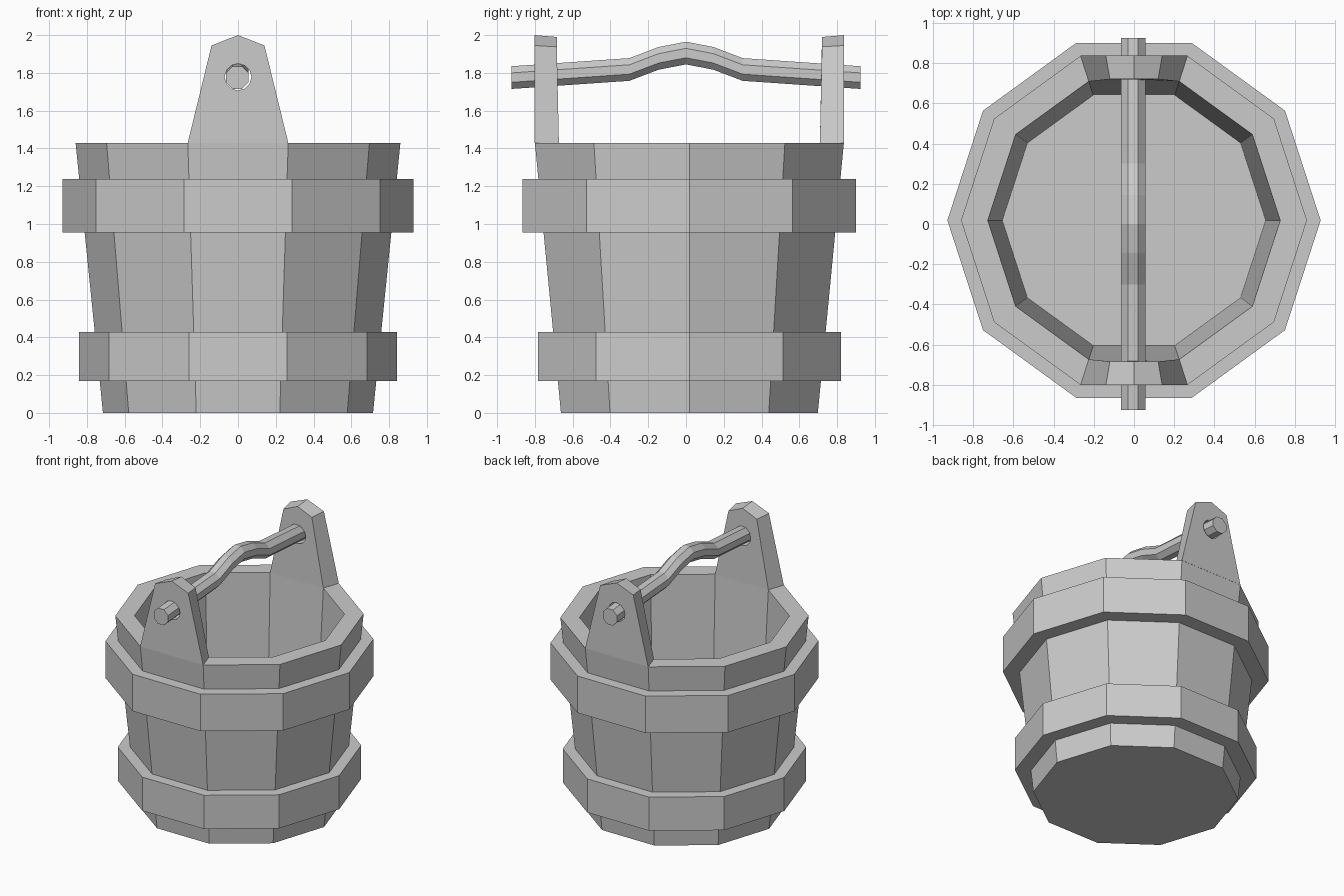
import bpy, bmesh
from math import sin, cos, pi

if "Cube" in bpy.data.objects:
    bpy.data.objects.remove(bpy.data.objects["Cube"])

CY = 0.018      # bucket axis sits slightly off the handle centre
SIDES = 10
RIM_Z = 1.43


def finish(name, bm):
    bmesh.ops.recalc_face_normals(bm, faces=bm.faces)
    me = bpy.data.meshes.new(name)
    bm.to_mesh(me)
    bm.free()
    ob = bpy.data.objects.new(name, me)
    bpy.context.collection.objects.link(ob)
    return ob


def loft(name, rings, caps):
    """Bridge equal-length closed rings of points, optionally capping both ends."""
    bm = bmesh.new()
    vs = [[bm.verts.new(p) for p in ring] for ring in rings]
    n = len(vs[0])
    for a, b in zip(vs, vs[1:]):
        for i in range(n):
            j = (i + 1) % n
            bm.faces.new((a[i], a[j], b[j], b[i]))
    if caps:
        bm.faces.new(vs[0])
        bm.faces.new(vs[-1])
    return finish(name, bm)


def lathe(name, profile, caps=False):
    return loft(name, [[(r * cos(2 * pi * i / SIDES), CY + r * sin(2 * pi * i / SIDES), z)
                        for i in range(SIDES)] for r, z in profile], caps)


def wall_radius(z):
    return 0.715 + (0.86 - 0.715) * z / RIM_Z


# Tapered hollow bucket body
lathe("bucket_body", [(0.715, 0), (0.86, RIM_Z), (0.727, RIM_Z), (0.655, 0.12)], caps=True)

# Two hoops around the body
for name, r, z0, z1 in (("lower_hoop", 0.843, 0.17, 0.427), ("upper_hoop", 0.928, 0.955, 1.237)):
    lathe(name, [(wall_radius(z0), z0), (r, z0), (r, z1), (wall_radius(z1), z1)])

# Two ears rising from the rim, each with a hole for the handle
hole = loft("hole_cutter", [[(0.071 * cos(2 * pi * i / 12), y, 1.778 + 0.071 * sin(2 * pi * i / 12))
                             for i in range(12)] for y in (-1.2, 1.2)], caps=True)
hole.hide_render = True
hole.hide_viewport = True


def ear(name, s):
    outer = [(-0.266, RIM_Z), (0.266, RIM_Z), (0.14, 1.945), (0, 2.0), (-0.14, 1.945)]
    inner = [(-0.225, RIM_Z), (0.225, RIM_Z), (0.12, 1.938), (0, 1.99), (-0.12, 1.938)]
    ring_out = [(x, CY + s * 0.819, z) for x, z in outer]
    ring_in = [(x, CY + s * (0.691 if z == RIM_Z else 0.702), z) for x, z in inner]
    ob = loft(name, [ring_out, ring_in], caps=True)
    cut = ob.modifiers.new("handle_hole", 'BOOLEAN')
    cut.operation = 'DIFFERENCE'
    cut.solver = 'EXACT'
    cut.object = hole


ear("front_ear", -1)
ear("back_ear", 1)

# Bent octagonal carrying bar
half = [(0.925, 1.775), (0.3, 1.818), (0.145, 1.877), (0, 1.905)]
path = [(-y, z) for y, z in half] + half[-2::-1]
R = 0.065
loft("handle", [[(-0.004 + R * cos(pi / 8 + i * pi / 4), y, z + R * sin(pi / 8 + i * pi / 4))
                 for i in range(8)] for y, z in path], caps=True)
